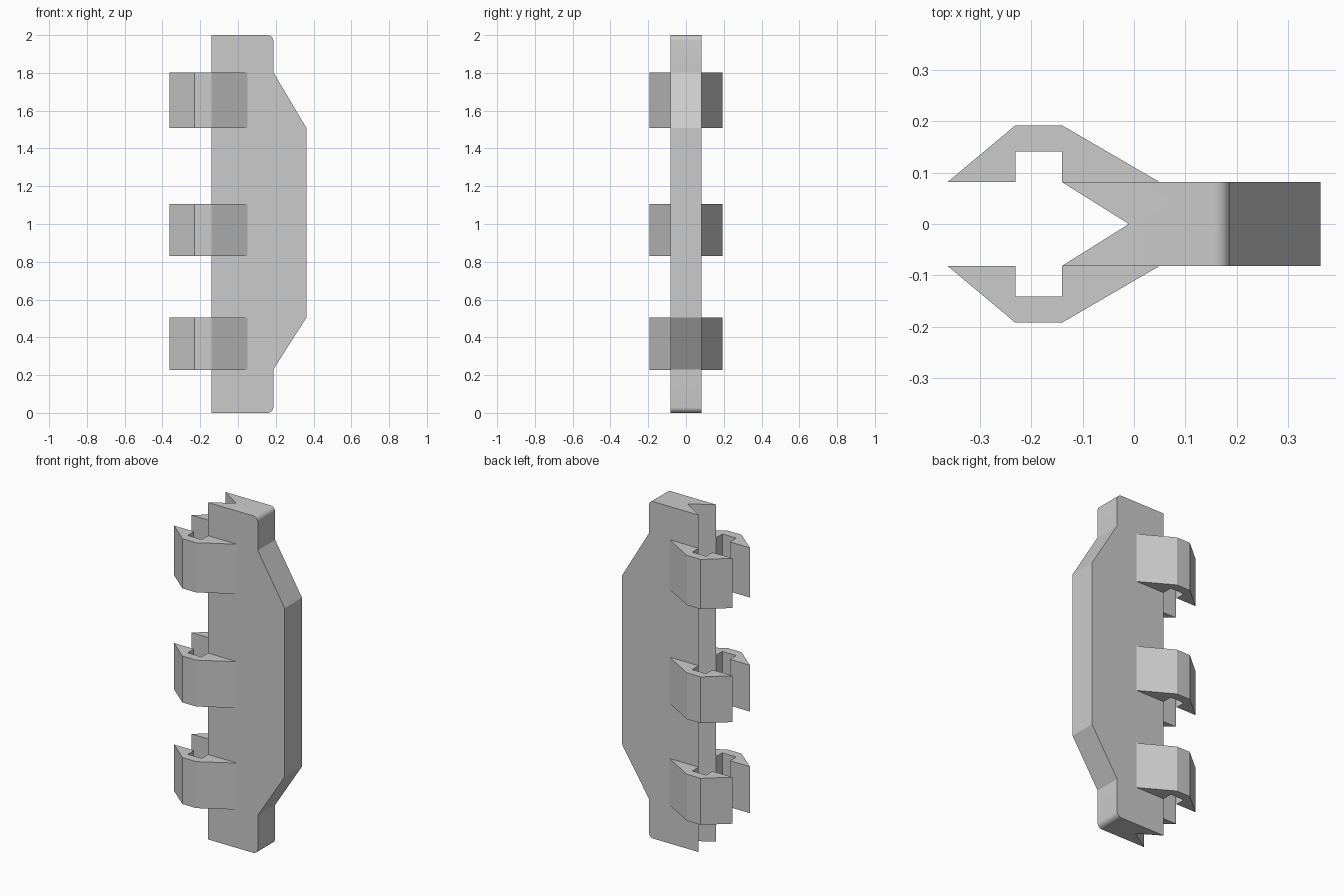
import bpy, bmesh, math
from mathutils import Vector

if "Cube" in bpy.data.objects:
    bpy.data.objects.remove(bpy.data.objects["Cube"])

HALF = 0.0815          # half thickness of the body
GROOVE_TIP = -0.01     # deepest point of the V groove


def prism(name, points, start, sweep):
    """Extrude a closed profile; points are 3D, offset by start, along sweep."""
    bm = bmesh.new()
    verts = [bm.verts.new(Vector(p) + Vector(start)) for p in points]
    face = bm.faces.new(verts)
    out = bmesh.ops.extrude_face_region(bm, geom=[face])
    moved = [v for v in out["geom"] if isinstance(v, bmesh.types.BMVert)]
    bmesh.ops.translate(bm, verts=moved, vec=Vector(sweep))
    bmesh.ops.recalc_face_normals(bm, faces=bm.faces)
    mesh = bpy.data.meshes.new(name)
    bm.to_mesh(mesh)
    bm.free()
    obj = bpy.data.objects.new(name, mesh)
    bpy.context.collection.objects.link(obj)
    return obj


def rounded(cx, cz, r, start_deg, steps=6):
    """Quarter-circle corner points in the xz plane."""
    return [(cx + r * math.cos(math.radians(start_deg + 90 * i / steps)), 0,
             cz + r * math.sin(math.radians(start_deg + 90 * i / steps)))
            for i in range(steps + 1)]


# Body plate with sloped bulge and rounded end corners
R = 0.03
outline = [(-0.16, 0, 0)]
outline += rounded(0.187 - R, R, R, -90)
outline += [(0.187, 0, 0.23), (0.363, 0, 0.505), (0.363, 0, 1.507), (0.187, 0, 1.803)]
outline += rounded(0.187 - R, 2 - R, R, 0)
outline += [(-0.16, 0, 2)]
body = prism("body_plate", outline, (0, -HALF, 0), (0, 2 * HALF, 0))

# V groove along the whole left edge (its sides meet the faces at x = -0.14)
slope = HALF / (GROOVE_TIP + 0.14)
far = -0.22
wide = (GROOVE_TIP - far) * slope
cutter = prism("groove_cutter",
               [(GROOVE_TIP, 0, 0), (far, wide, 0), (far, -wide, 0)],
               (0, 0, -0.1), (0, 0, 2.2))
cutter.hide_render = True
cutter.hide_set(True)
cut = body.modifiers.new("groove", "BOOLEAN")
cut.operation = "DIFFERENCE"
cut.solver = "EXACT"
cut.object = cutter
bpy.context.view_layer.objects.active = body
body.select_set(True)
bpy.ops.object.modifier_apply(modifier=cut.name)
bpy.data.objects.remove(cutter)
bpy.ops.object.shade_smooth_by_angle(angle=math.radians(25))

# Three pairs of hooked clips
hook = [(0.05, HALF), (-0.14, 0.192), (-0.231, 0.192), (-0.363, HALF),
        (-0.231, HALF), (-0.231, 0.141), (-0.14, 0.141), (-0.14, HALF)]
levels = {"lower": (0.228, 0.504), "middle": (0.831, 1.106), "upper": (1.508, 1.803)}
for level, (z0, z1) in levels.items():
    for side, sign in (("back", 1), ("front", -1)):
        prism(f"{level}_{side}_clip", [(x, sign * y, 0) for x, y in hook],
              (0, 0, z0), (0, 0, z1 - z0))
